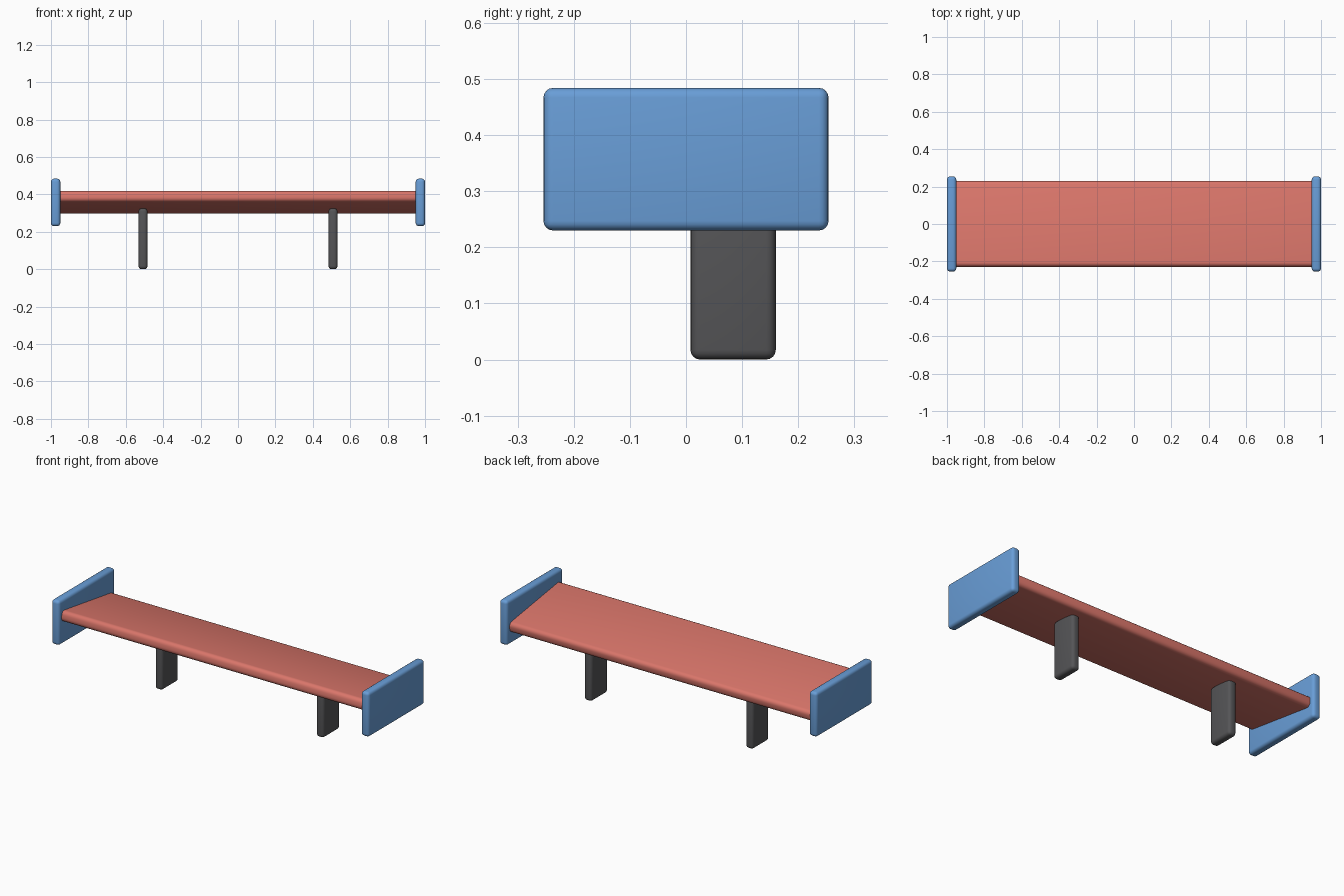
import bpy
import math

cube = bpy.data.objects.get("Cube")
if cube:
    bpy.data.objects.remove(cube, do_unlink=True)


def material(name, rgb):
    mat = bpy.data.materials.new(name)
    mat.use_nodes = True
    mat.diffuse_color = (*rgb, 1)
    mat.node_tree.nodes["Principled BSDF"].inputs["Base Color"].default_value = (*rgb, 1)
    return mat


def rounded_box(name, size, location, radius, mat, tilt=0):
    """Box with rounded edges, tilted about x."""
    bpy.ops.mesh.primitive_cube_add(size=1, location=location)
    obj = bpy.context.object
    obj.name = name
    obj.scale = size
    bpy.ops.object.transform_apply(location=False, rotation=False, scale=True)
    obj.rotation_euler.x = tilt
    bevel = obj.modifiers.new("rounded_edges", "BEVEL")
    bevel.width = radius
    bevel.segments = 4
    bevel.limit_method = "ANGLE"
    bpy.ops.object.modifier_apply(modifier=bevel.name)
    bpy.ops.object.shade_smooth_by_angle(angle=math.radians(35))
    obj.data.materials.append(mat)
    return obj


red = material("coral_red", (0.70, 0.18, 0.145))
blue = material("sky_blue", (0.14, 0.34, 0.68))
grey = material("dark_grey", (0.09, 0.09, 0.095))

# Wing blade, sloping down toward the back
rounded_box("wing_blade", (1.94, 0.464, 0.06), (0, 0, 0.358), 0.022, red, math.radians(-8.5))

# End plates and support legs on both sides
for side, sign in (("left", 1), ("right", -1)):
    rounded_box(f"{side}_end_plate", (0.05, 0.508, 0.254), (sign * 0.975, 0, 0.357), 0.017, blue)
    rounded_box(f"{side}_leg", (0.048, 0.152, 0.325), (sign * 0.508, 0.084, 0.1625), 0.017, grey)
